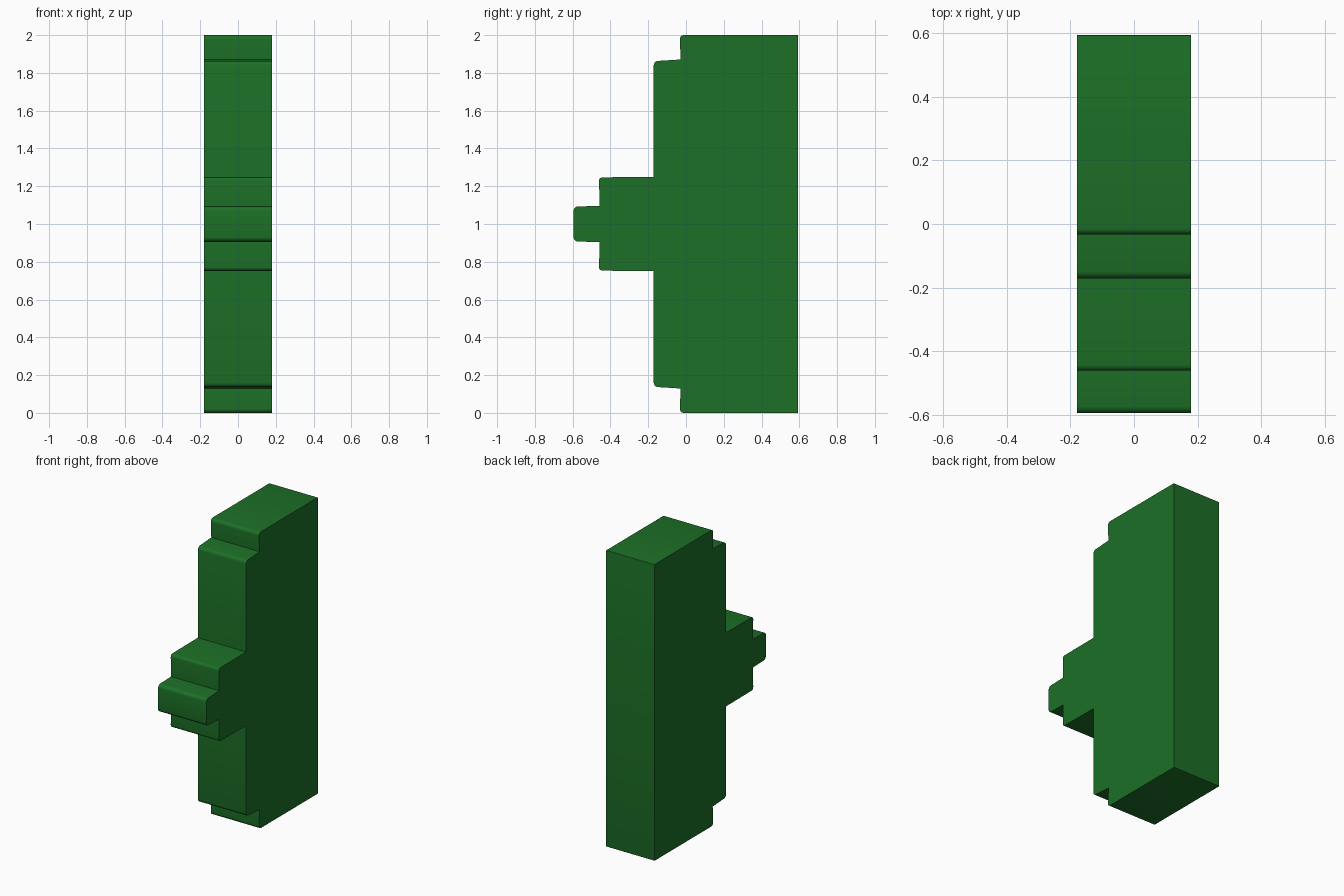
import bpy, bmesh, math
from mathutils import Vector

if "Cube" in bpy.data.objects:
    bpy.data.objects.remove(bpy.data.objects["Cube"])

HALF_WIDTH = 0.18
MID_Z = 1.0

# Upper half of the stepped side profile: (y, z, corner radius)
UPPER = [
    (0.594, 2.0, 0.003),
    (-0.034, 2.0, 0.022),
    (-0.028, 1.871, 0),
    (-0.171, 1.862, 0.022),
    (-0.171, 1.249, 0),
    (-0.461, 1.247, 0.018),
    (-0.457, 1.096, 0),
    (-0.595, 1.092, 0.022),
]
# Mirror it about mid height for the lower half
corners = UPPER + [(y, 2 * MID_Z - z, r) for y, z, r in reversed(UPPER)]


def rounded(points, steps=4):
    """Replace each corner that has a radius by a small curve."""
    out = []
    for i, (y, z, r) in enumerate(points):
        p = Vector((y, z))
        if r == 0:
            out.append(p)
            continue
        a = p + (Vector(points[i - 1][:2]) - p).normalized() * r
        b = p + (Vector(points[(i + 1) % len(points)][:2]) - p).normalized() * r
        for k in range(steps + 1):
            t = math.pi / 2 * k / steps
            out.append(p + (a - p) * (1 - math.sin(t)) + (b - p) * (1 - math.cos(t)))
    return out


# Extrude the profile across the width
bm = bmesh.new()
face = bm.faces.new([bm.verts.new((-HALF_WIDTH, p.x, p.y)) for p in rounded(corners)])
ext = bmesh.ops.extrude_face_region(bm, geom=[face])
moved = [v for v in ext["geom"] if isinstance(v, bmesh.types.BMVert)]
bmesh.ops.translate(bm, verts=moved, vec=(2 * HALF_WIDTH, 0, 0))
bmesh.ops.recalc_face_normals(bm, faces=bm.faces)

mesh = bpy.data.meshes.new("stepped_block")
bm.to_mesh(mesh)
bm.free()
block = bpy.data.objects.new("stepped_block", mesh)
bpy.context.collection.objects.link(block)

# Green finish
green = bpy.data.materials.new("green")
green.diffuse_color = (0.012, 0.16, 0.02, 1)
green.use_nodes = True
green.node_tree.nodes["Principled BSDF"].inputs["Base Color"].default_value = green.diffuse_color
mesh.materials.append(green)

# Smooth corners, sharp steps
bpy.context.view_layer.objects.active = block
block.select_set(True)
bpy.ops.object.shade_smooth_by_angle(angle=math.radians(35))
